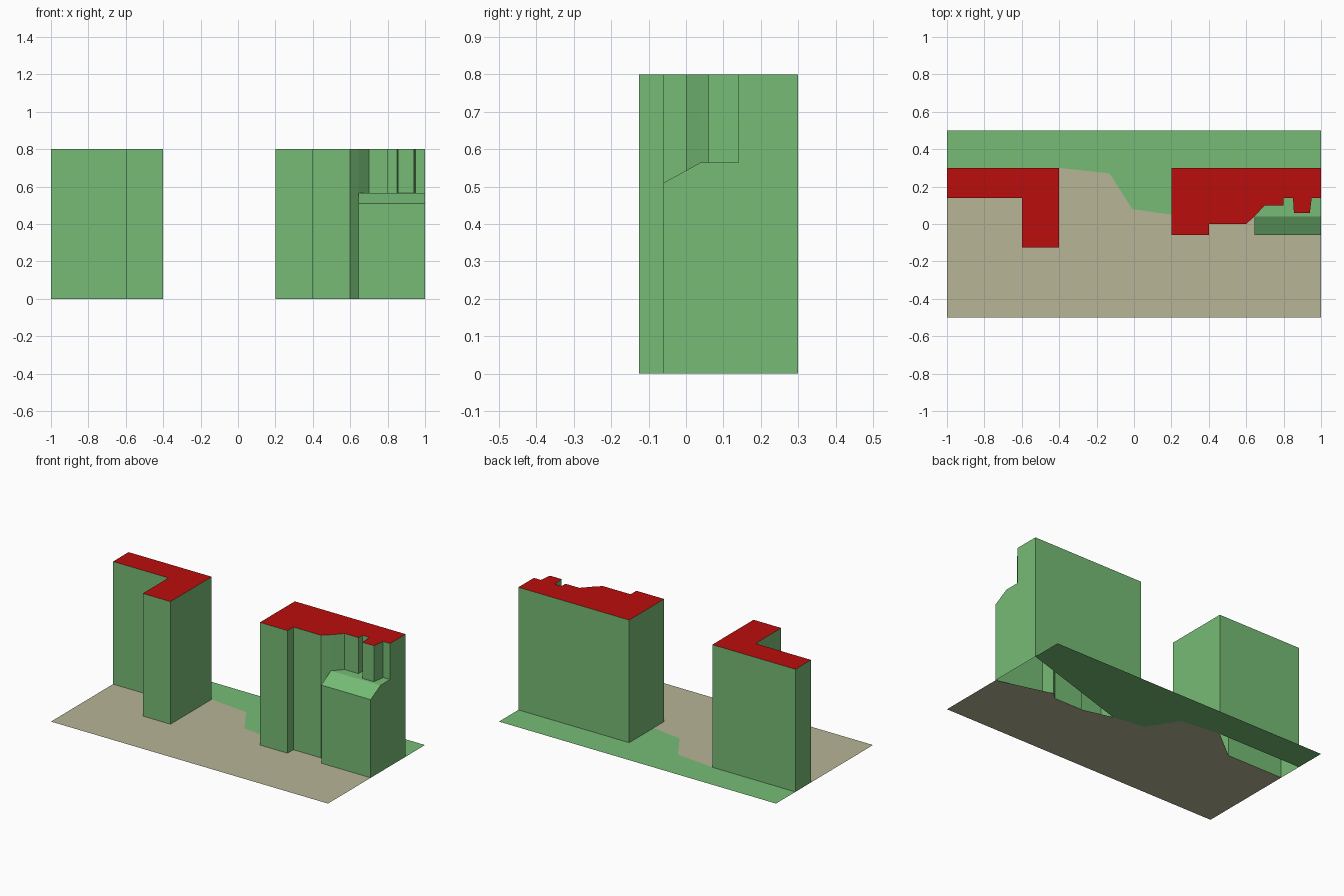
import bpy
import bmesh

cube = bpy.data.objects.get("Cube")
if cube:
    bpy.data.objects.remove(cube, do_unlink=True)


def material(name, rgb):
    mat = bpy.data.materials.new(name)
    mat.use_nodes = True
    mat.diffuse_color = (*rgb, 1)
    mat.node_tree.nodes["Principled BSDF"].inputs["Base Color"].default_value = (*rgb, 1)
    return mat


green = material("green", (0.18, 0.50, 0.18))
red = material("roof red", (0.50, 0.004, 0.004))
beige = material("paving beige", (0.48, 0.46, 0.31))

HEIGHT = 0.8
LEDGE = 0.565
LEDGE_FRONT = 0.51
FRONT = -0.06
CREASE = 0.04
BACK = 0.3


def polygon(bm, points):
    return bm.faces.new([bm.verts.new(p) for p in points])


def flat(bm, outline, z):
    return polygon(bm, [(x, y, z) for x, y in outline])


def walls(bm, path, low, high):
    for (ax, ay), (bx, by) in zip(path, path[1:]):
        polygon(bm, [(ax, ay, low), (bx, by, low), (bx, by, high), (ax, ay, high)])


def finish(bm, name, mats):
    bmesh.ops.remove_doubles(bm, verts=bm.verts[:], dist=0.0001)
    bmesh.ops.recalc_face_normals(bm, faces=bm.faces[:])
    mesh = bpy.data.meshes.new(name)
    # Roof faces take the second material
    for face in bm.faces:
        if len(mats) > 1 and min(v.co.z for v in face.verts) > HEIGHT - 0.01:
            face.material_index = 1
    bm.to_mesh(mesh)
    bm.free()
    for mat in mats:
        mesh.materials.append(mat)
    obj = bpy.data.objects.new(name, mesh)
    bpy.context.collection.objects.link(obj)
    return obj


# L-shaped tower, open underneath
left_front = [(-1, 0.14), (-0.6, 0.14), (-0.6, -0.125), (-0.4, -0.125)]
l_outline = left_front + [(-0.4, BACK), (-1, BACK)]
bm = bmesh.new()
walls(bm, l_outline + l_outline[:1], 0, HEIGHT)
flat(bm, l_outline, HEIGHT)
finish(bm, "l_shaped_tower", [green, red])

# Stepped tower: full-height walls, notched upper walls, roof
corner = (0.643, CREASE)
stepped_front = [(0.2, FRONT), (0.4, FRONT), (0.4, 0), (0.6, 0), corner]
notched = [corner, (0.7, 0.1), (0.8, 0.1), (0.8, 0.14), (0.85, 0.14),
           (0.855, 0.06), (0.94, 0.06), (0.95, 0.14), (1, 0.14)]
bm = bmesh.new()
walls(bm, [(1, BACK), (0.2, BACK)] + stepped_front, 0, HEIGHT)
walls(bm, notched, LEDGE, HEIGHT)
flat(bm, [(1, BACK), (0.2, BACK)] + stepped_front + notched[1:], HEIGHT)

# Lower block with a sloping ledge
left = corner[0]
flat(bm, notched + [(1, CREASE)], LEDGE)
polygon(bm, [(left, CREASE, LEDGE), (left, FRONT, LEDGE_FRONT),
             (1, FRONT, LEDGE_FRONT), (1, CREASE, LEDGE)])
walls(bm, [(left, FRONT), (1, FRONT)], 0, LEDGE_FRONT)
side = [(CREASE, LEDGE), (FRONT, LEDGE_FRONT), (FRONT, 0)]
polygon(bm, [(left, y, z) for y, z in side + [(CREASE, 0)]])
end = [(BACK, 0), (BACK, HEIGHT), (0.14, HEIGHT), (0.14, LEDGE)] + side
polygon(bm, [(1, y, z) for y, z in end])
finish(bm, "stepped_tower", [green, red])

# Ground sheets fitted around the towers
border = [(-0.4, BACK), (-0.13, 0.27), (-0.01, 0.08), (0.2, 0.05)]


def ground(name, outline, mat):
    bm = bmesh.new()
    face = flat(bm, outline, 0)
    bmesh.ops.triangulate(bm, faces=[face])
    obj = finish(bm, name, [mat])
    if obj.data.polygons[0].normal.z < 0:
        obj.data.flip_normals()


ground("paving", [(-1, -0.5), (1, -0.5), (1, FRONT), (left, FRONT)]
       + stepped_front[::-1] + border[::-1] + left_front[::-1], beige)
ground("lawn", [(-1, BACK)] + border + [(0.2, BACK), (1, BACK), (1, 0.5), (-1, 0.5)], green)
